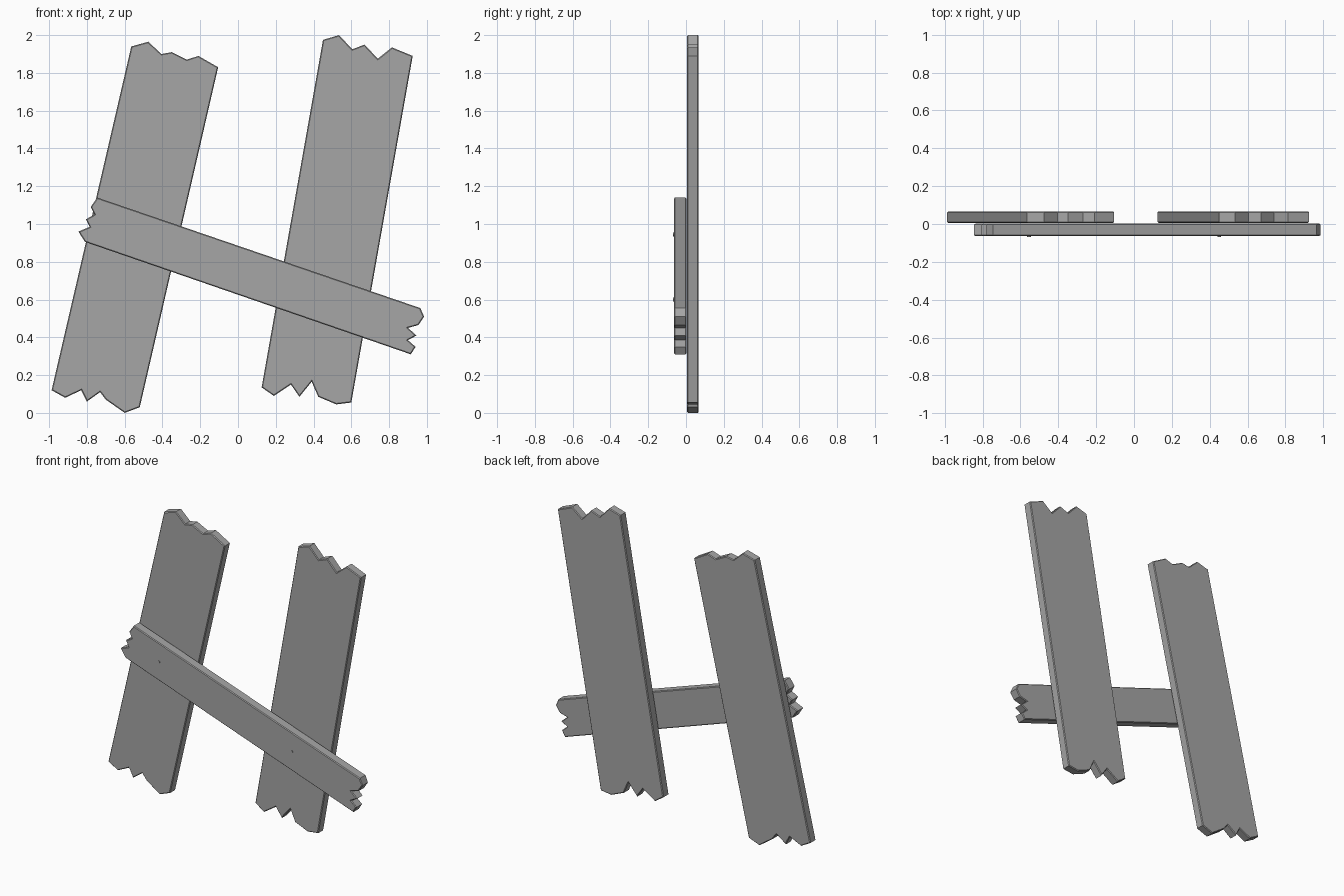
import bpy
import bmesh
from math import radians

cube = bpy.data.objects.get("Cube")
if cube:
    bpy.data.objects.remove(cube, do_unlink=True)

# Single weathered grey
grey = bpy.data.materials.new("weathered_grey")
grey.use_nodes = True
grey.diffuse_color = (0.38, 0.38, 0.38, 1)
grey.node_tree.nodes["Principled BSDF"].inputs["Base Color"].default_value = grey.diffuse_color


def board(name, first_end, second_end, front, back, edge=0.005):
    """Extrude a board outline with two splintered ends and soften its rims."""
    bm = bmesh.new()
    outline = [bm.verts.new((x, front, z)) for x, z in first_end + second_end]
    face = bm.faces.new(outline)
    extruded = bmesh.ops.extrude_face_region(bm, geom=[face])["geom"]
    moved = [v for v in extruded if isinstance(v, bmesh.types.BMVert)]
    bmesh.ops.translate(bm, verts=moved, vec=(0, back - front, 0))
    bmesh.ops.recalc_face_normals(bm, faces=bm.faces)
    rims = [e for e in bm.edges if abs(e.verts[0].co.y - e.verts[1].co.y) < 1e-5]
    bmesh.ops.bevel(bm, geom=rims, offset=edge, segments=1, affect='EDGES')
    mesh = bpy.data.meshes.new(name)
    bm.to_mesh(mesh)
    bm.free()
    mesh.materials.append(grey)
    obj = bpy.data.objects.new(name, mesh)
    bpy.context.collection.objects.link(obj)
    return obj


# Two leaning upright planks: splintered top, then splintered foot
board("right_plank",
      [(-0.565, 1.94), (-0.475, 1.965), (-0.405, 1.9), (-0.35, 1.91),
       (-0.27, 1.87), (-0.21, 1.89), (-0.105, 1.83)],
      [(-0.52, 0.03), (-0.6, 0), (-0.7, 0.07), (-0.73, 0.11), (-0.8, 0.06),
       (-0.83, 0.12), (-0.915, 0.08), (-0.987, 0.12)],
      0.006, 0.067)
board("left_plank",
      [(0.45, 1.975), (0.535, 2), (0.605, 1.925), (0.67, 1.95),
       (0.74, 1.875), (0.815, 1.935), (0.925, 1.89)],
      [(0.6, 0.055), (0.52, 0.045), (0.425, 0.085), (0.39, 0.165),
       (0.325, 0.085), (0.28, 0.15), (0.19, 0.09), (0.125, 0.135)],
      0.006, 0.067)

# Sloping cross board: low end, then high end
board("cross_board",
      [(0.965, 0.555), (0.985, 0.51), (0.955, 0.465), (0.9, 0.45),
       (0.945, 0.41), (0.9, 0.385), (0.94, 0.35), (0.915, 0.31)],
      [(-0.81, 0.905), (-0.845, 0.96), (-0.785, 0.985), (-0.805, 1.025),
       (-0.76, 1.05), (-0.78, 1.09), (-0.745, 1.14)],
      -0.064, 0.002)

# Nail heads on the cross board
for side, x, z in (("right", -0.555, 0.945), ("left", 0.45, 0.6)):
    bpy.ops.mesh.primitive_cylinder_add(vertices=8, radius=0.01, depth=0.02,
                                        location=(x, -0.0575, z),
                                        rotation=(radians(90), 0, 0))
    nail = bpy.context.object
    nail.name = side + "_nail"
    nail.data.materials.append(grey)
